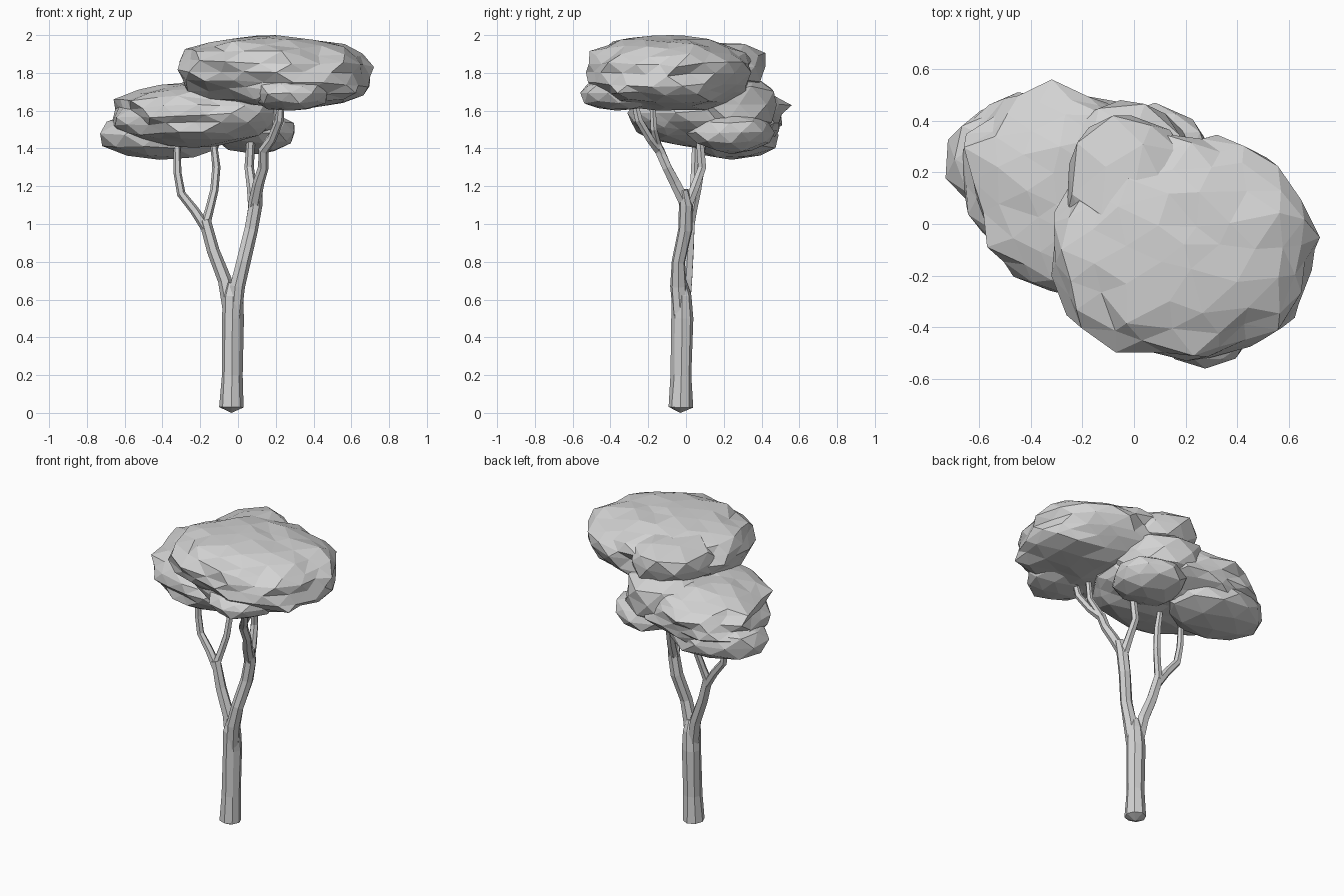
import bpy, bmesh, math, random
from mathutils import Vector, noise

old = bpy.data.objects.get("Cube")
if old:
    bpy.data.objects.remove(old, do_unlink=True)

random.seed(11)

# One plain grey for the whole tree
grey = bpy.data.materials.new("plain grey")
grey.use_nodes = True
grey.diffuse_color = (0.65, 0.65, 0.65, 1)
grey.node_tree.nodes["Principled BSDF"].inputs["Base Color"].default_value = grey.diffuse_color


def finish(name, bm):
    """Turn a bmesh into a flat-shaded object."""
    bmesh.ops.recalc_face_normals(bm, faces=bm.faces)
    mesh = bpy.data.meshes.new(name)
    bm.to_mesh(mesh)
    bm.free()
    mesh.materials.append(grey)
    obj = bpy.data.objects.new(name, mesh)
    bpy.context.collection.objects.link(obj)
    return obj


def limb(name, path, sides=6, pointed_base=False):
    """Tapered faceted tube through (x, y, z, radius) stations."""
    bm = bmesh.new()
    centres = [Vector(station[:3]) for station in path]
    last = len(path) - 1
    rings = []
    for i, centre in enumerate(centres):
        tangent = centres[min(i + 1, last)] - centres[max(i - 1, 0)]
        turn = Vector((0, 0, 1)).rotation_difference(tangent)
        ring = []
        for k in range(sides):
            angle = math.tau * k / sides
            radius = path[i][3] * random.uniform(0.95, 1.08)
            offset = Vector((math.cos(angle), math.sin(angle), 0)) * radius
            ring.append(bm.verts.new(centre + turn @ offset))
        rings.append(ring)
    for low, high in zip(rings, rings[1:]):
        for k in range(sides):
            n = (k + 1) % sides
            bm.faces.new((low[k], low[n], high[n], high[k]))
    bm.faces.new(rings[-1])
    if pointed_base:
        tip = bm.verts.new((centres[0].x, centres[0].y, 0))
        for k in range(sides):
            bm.faces.new((tip, rings[0][(k + 1) % sides], rings[0][k]))
    else:
        bm.faces.new(rings[0])
    return finish(name, bm)


def foliage(name, x_range, y_range, z_range, detail=2, skew=0.0, tilt=0.0):
    """Lumpy faceted cushion that exactly fills the given ranges."""
    bm = bmesh.new()
    bmesh.ops.create_icosphere(bm, subdivisions=detail, radius=1)
    seed = Vector([random.uniform(-9, 9) for axis in range(3)])
    for v in bm.verts:
        d = v.co.normalized()
        # Round in plan, flattened above and below, then lumps and jitter
        power = 2.4
        flat = (math.hypot(d.x, d.y) ** power + abs(d.z) ** power) ** (-1 / power)
        swell = 1 + 0.1 * noise.noise(d * 2 + seed) + random.uniform(-0.04, 0.04)
        nudge = Vector([random.uniform(-0.05, 0.05) for axis in range(3)])
        v.co = d * flat * swell + nudge
        # Lean the plan along the diagonal and the top towards one side
        v.co = (v.co.x - skew * v.co.y, v.co.y - skew * v.co.x, v.co.z + tilt * v.co.x)
    for axis, (low, high) in enumerate((x_range, y_range, z_range)):
        values = [v.co[axis] for v in bm.verts]
        small, span = min(values), max(values) - min(values)
        for v in bm.verts:
            v.co[axis] = low + (v.co[axis] - small) / span * (high - low)
    return finish(name, bm)


# Trunk
limb("trunk", [(-.035, -.03, .03, .064), (-.032, -.025, .2, .055),
               (-.03, -.02, .5, .057), (-.025, -.022, .62, .053),
               (-.025, -.025, .69, .03)], sides=8, pointed_base=True)

# Left bough and its three upper branches
limb("left_bough", [(-.02, -.03, .52, .04), (-.005, -.04, .67, .042),
                    (.027, -.04, .8, .037), (.068, -.005, .97, .038),
                    (.09, .0, 1.1, .037), (.1, -.015, 1.18, .028)], sides=7)
limb("left_front_branch", [(.085, .0, 1.1, .033), (.11, -.06, 1.22, .031),
                           (.135, -.1, 1.3, .028), (.135, -.14, 1.39, .027),
                           (.18, -.19, 1.45, .024), (.22, -.25, 1.55, .022),
                           (.23, -.28, 1.68, .018)])
limb("left_front_twig", [(.135, -.12, 1.35, .022), (.15, -.15, 1.42, .022),
                         (.2, -.17, 1.5, .02), (.21, -.18, 1.68, .017)])
limb("left_back_branch", [(.085, .0, 1.08, .03), (.075, .045, 1.19, .026),
                          (.06, .085, 1.3, .024), (.07, .07, 1.48, .021)])

# Right bough and its two upper branches
limb("right_bough", [(-.04, -.015, .54, .038), (-.07, .0, .7, .036),
                     (-.13, .01, .86, .033), (-.175, .02, 1.02, .03)])
limb("right_outer_branch", [(-.17, .02, .98, .028), (-.23, .03, 1.07, .025),
                            (-.3, .04, 1.16, .023), (-.32, .045, 1.27, .021),
                            (-.325, .05, 1.48, .017)])
limb("right_inner_branch", [(-.175, .02, .99, .026), (-.15, .04, 1.08, .023),
                            (-.125, .06, 1.18, .022), (-.115, .08, 1.3, .021),
                            (-.135, .09, 1.48, .017)])

# Upper canopy with its lobes
foliage("upper_canopy", (-.32, .72), (-.53, .35), (1.6, 2.0), detail=3, skew=.02, tilt=-.06)
foliage("upper_front_lobe", (.09, .48), (-.56, -.16), (1.6, 1.78))
foliage("upper_back_lobe", (-.26, .24), (-.16, .42), (1.69, 1.96))

# Lower canopy with its lobes
foliage("lower_canopy", (-.67, .24), (-.31, .56), (1.4, 1.76), detail=3, skew=.1, tilt=.08)
foliage("middle_lobe", (-.34, .25), (-.08, .48), (1.47, 1.79))
foliage("low_right_lobe", (-.73, -.08), (.01, .49), (1.34, 1.6))
foliage("low_back_lobe", (-.14, .3), (.0, .47), (1.37, 1.6))
